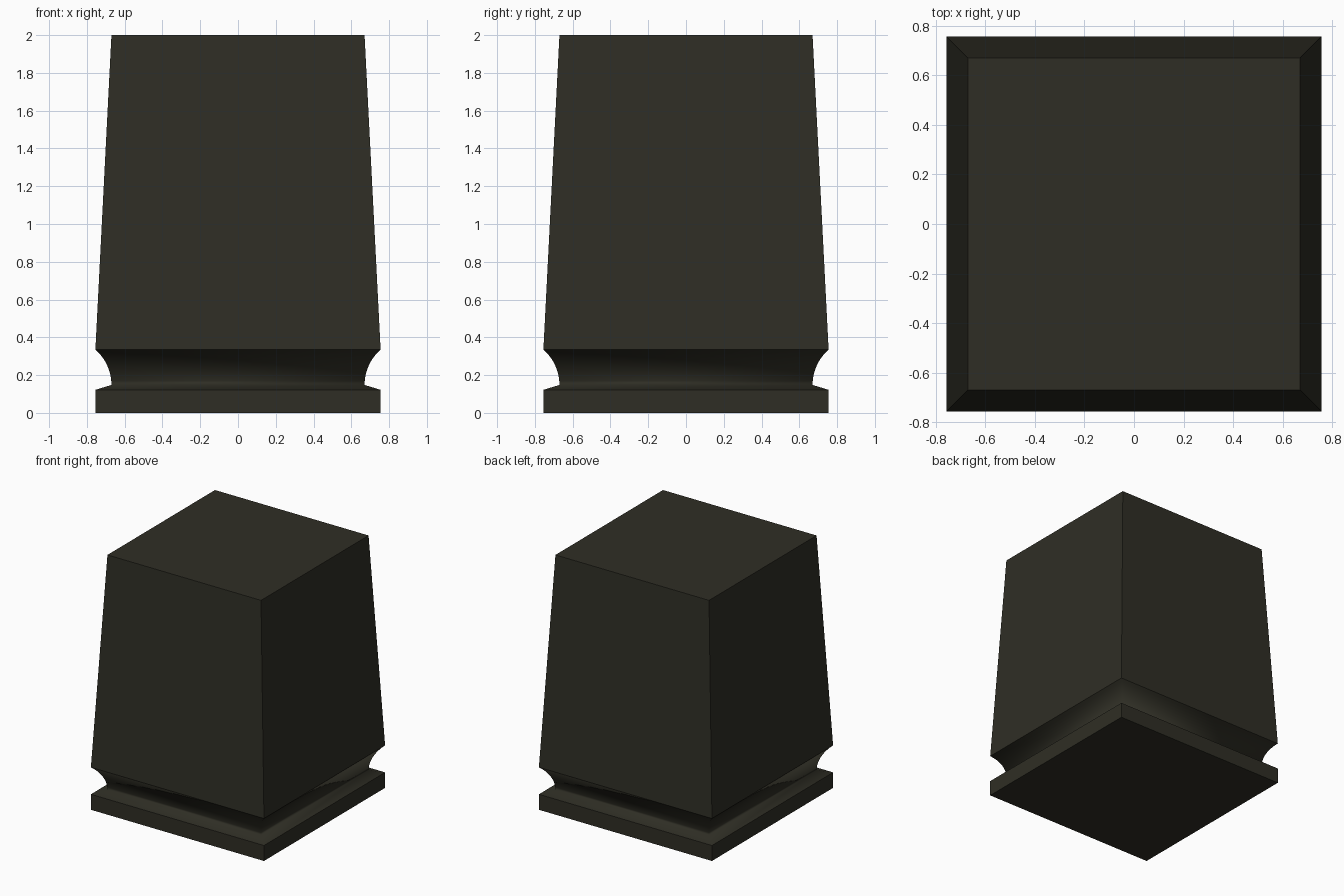
import bpy, bmesh, math

if "Cube" in bpy.data.objects:
    bpy.data.objects.remove(bpy.data.objects["Cube"])

stone = bpy.data.materials.new("dark_olive_stone")
stone.diffuse_color = (0.028, 0.027, 0.018, 1)
stone.use_nodes = True
stone.node_tree.nodes["Principled BSDF"].inputs["Base Color"].default_value = stone.diffuse_color


def square_stack(name, profile, cap_bottom=False, cap_top=False, smooth=False):
    """Stack square rings given as (half width, height) and skin them."""
    bm = bmesh.new()
    rings = [[bm.verts.new((sx * r, sy * r, z))
              for sx, sy in ((-1, -1), (1, -1), (1, 1), (-1, 1))]
             for r, z in profile]
    for low, high in zip(rings, rings[1:]):
        for i in range(4):
            j = (i + 1) % 4
            face = bm.faces.new((low[i], low[j], high[j], high[i]))
            face.smooth = smooth
    if cap_bottom:
        bm.faces.new(rings[0][::-1])
    if cap_top:
        bm.faces.new(rings[-1])
    mesh = bpy.data.meshes.new(name)
    bm.to_mesh(mesh)
    bm.free()
    mesh.materials.append(stone)
    obj = bpy.data.objects.new(name, mesh)
    bpy.context.collection.objects.link(obj)
    return obj


WIDE, NARROW = 0.755, 0.67
PLINTH_TOP, NECK, BODY_BASE, TOP = 0.122, 0.148, 0.335, 2.0

# Flat square plinth
square_stack("plinth", [(WIDE, 0), (WIDE, PLINTH_TOP)], cap_bottom=True)

# Concave neck: sloped ledge, then an arc rising vertically and flaring out
step, rise = WIDE - NARROW, BODY_BASE - NECK
radius = (step ** 2 + rise ** 2) / (2 * step)
sweep = math.asin(rise / radius)
arc = [(NARROW + radius * (1 - math.cos(sweep * k / 10)),
        NECK + radius * math.sin(sweep * k / 10)) for k in range(11)]
square_stack("concave_neck", [(WIDE, PLINTH_TOP)] + arc, smooth=True)

# Tapered block
square_stack("tapered_body", [(WIDE, BODY_BASE), (NARROW, TOP)], cap_top=True)
